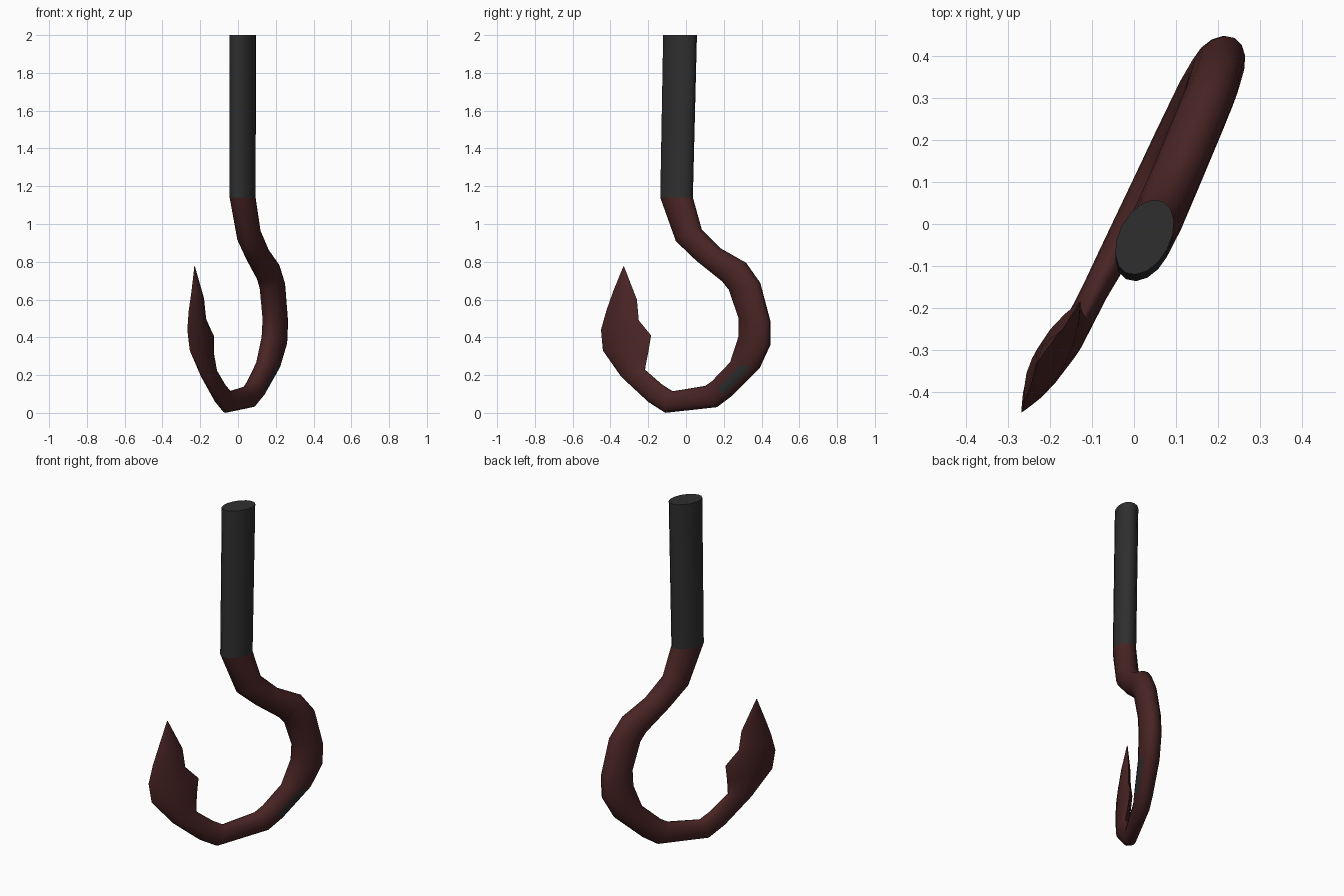
import bpy, bmesh, math
from mathutils import Vector

if "Cube" in bpy.data.objects:
    bpy.data.objects.remove(bpy.data.objects["Cube"])

SIDES = 16
SLOPE = 0.53                      # hook plane: x = SLOPE * y + offset
NORMAL = Vector((0.883, -0.468, 0))


def material(name, rgb):
    m = bpy.data.materials.new(name)
    m.diffuse_color = (*rgb, 1)
    m.use_nodes = True
    m.node_tree.nodes["Principled BSDF"].inputs["Base Color"].default_value = m.diffuse_color
    return m


grey = material("dark steel", (0.028, 0.028, 0.028))
red = material("dried red", (0.066, 0.0175, 0.0175))


# Each ring: outer y, outer z, inner y, inner z, plane offset, half thickness
def ring_points(r, lens):
    oy, oz, iy, iz, off, thick = r
    c = Vector((SLOPE * (oy + iy) / 2 + off, (oy + iy) / 2, (oz + iz) / 2))
    h = Vector((SLOPE * (oy - iy) / 2, (oy - iy) / 2, (oz - iz) / 2))
    if not lens:
        h *= 0.96
    pts = []
    for i in range(SIDES):
        a = 2 * math.pi * i / SIDES
        s = math.sin(a)
        if lens:
            s *= abs(s)
        pts.append(c + h * math.cos(a) + NORMAL * thick * s)
    return pts


def loft(name, rings, lens_from, mats, caps, rule=None):
    bm = bmesh.new()
    loops = [[bm.verts.new(p) for p in ring_points(r, k >= lens_from)]
             for k, r in enumerate(rings)]
    for k in range(len(loops) - 1):
        for i in range(SIDES):
            j = (i + 1) % SIDES
            f = bm.faces.new((loops[k][i], loops[k][j], loops[k + 1][j], loops[k + 1][i]))
            if rule and rule(k, i):
                f.material_index = 1
    for c in caps:
        bm.faces.new(loops[c])
    bmesh.ops.recalc_face_normals(bm, faces=bm.faces)
    me = bpy.data.meshes.new(name)
    bm.to_mesh(me)
    bm.free()
    ob = bpy.data.objects.new(name, me)
    bpy.context.collection.objects.link(ob)
    for m in mats:
        me.materials.append(m)
    bpy.ops.object.select_all(action='DESELECT')
    ob.select_set(True)
    bpy.context.view_layer.objects.active = ob
    bpy.ops.object.shade_smooth_by_angle(angle=math.radians(45))
    return ob


joint = (0.035, 1.14, -0.135, 1.14, 0.051, 0.061)

# Straight shaft
loft("shaft", [(0.057, 2.0, -0.12, 2.0, 0.042, 0.061), joint], 99, [grey], [0])

# Curved hook flowing into a barbed blade
hook = [
    joint,
    (0.08, 0.975, -0.05, 0.905, 0.05, 0.061),
    (0.18, 0.875, 0.06, 0.80, 0.04, 0.06),
    (0.315, 0.80, 0.195, 0.69, 0.025, 0.06),
    (0.392, 0.69, 0.228, 0.65, 0.018, 0.06),
    (0.447, 0.48, 0.28, 0.50, 0.005, 0.06),
    (0.447, 0.36, 0.28, 0.41, 0.0, 0.06),
    (0.39, 0.238, 0.235, 0.27, -0.006, 0.057),
    (0.24, 0.085, 0.14, 0.172, -0.008, 0.05),
    (0.165, 0.028, 0.10, 0.145, -0.01, 0.045),
    (-0.11, -0.002, -0.07, 0.117, -0.008, 0.036),
    (-0.20, 0.055, -0.125, 0.152, -0.008, 0.032),
    (-0.345, 0.19, -0.215, 0.23, -0.006, 0.032),
    (-0.44, 0.33, -0.20, 0.32, -0.022, 0.036),
    (-0.45, 0.44, -0.185, 0.41, -0.03, 0.038),
    (-0.422, 0.54, -0.25, 0.49, -0.037, 0.032),
    (-0.385, 0.645, -0.26, 0.60, -0.042, 0.022),
    (-0.332, 0.775, -0.328, 0.775, -0.055, 0.002),
]
# Worn grey patch on the side of the bend
loft("barbed_hook", hook, 13, [red, grey], [-1],
     lambda k, i: k == 7 and i in (2, 3))
